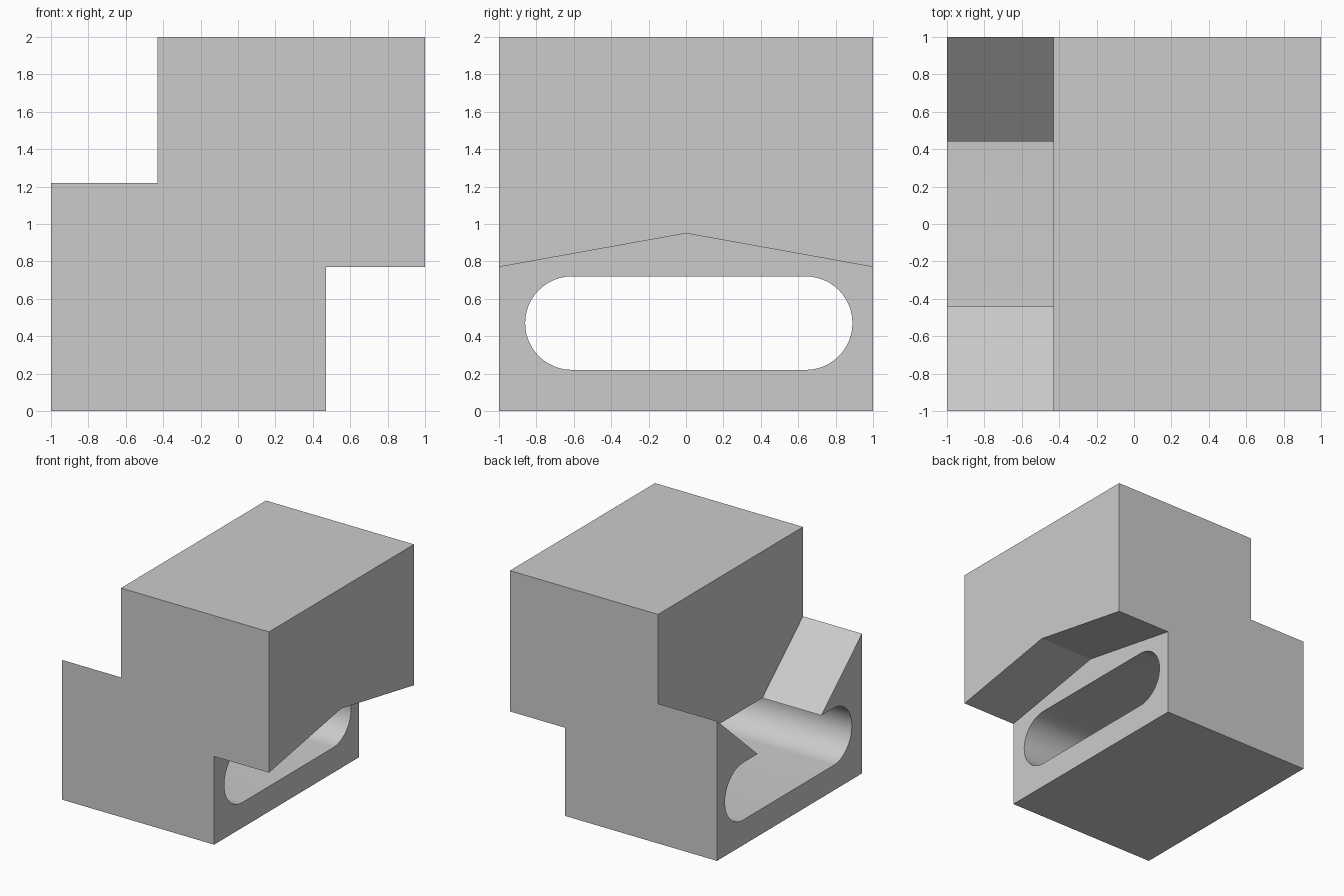
import bpy, bmesh, math

old = bpy.data.objects.get("Cube")
if old:
    bpy.data.objects.remove(old, do_unlink=True)

grey = bpy.data.materials.new("light grey")
grey.use_nodes = True
colour = (0.6, 0.6, 0.6, 1)
grey.diffuse_color = colour
grey.node_tree.nodes["Principled BSDF"].inputs["Base Color"].default_value = colour


def prism(name, profile, x0, x1):
    """Extrude a (y, z) profile along x."""
    bm = bmesh.new()
    face = bm.faces.new([bm.verts.new((x0, y, z)) for y, z in profile])
    ext = bmesh.ops.extrude_face_region(bm, geom=[face])["geom"]
    moved = [v for v in ext if isinstance(v, bmesh.types.BMVert)]
    bmesh.ops.translate(bm, verts=moved, vec=(x1 - x0, 0, 0))
    bmesh.ops.recalc_face_normals(bm, faces=bm.faces)
    mesh = bpy.data.meshes.new(name)
    bm.to_mesh(mesh)
    bm.free()
    mesh.materials.append(grey)
    obj = bpy.data.objects.new(name, mesh)
    bpy.context.collection.objects.link(obj)
    return obj


def mirrored(half):
    """Close a profile by mirroring it across y = 0."""
    return half + [(-y, z) for y, z in reversed(half) if y]


def slot_profile(y0, y1, z, radius, steps=24):
    points = []
    for centre, start in ((y1 - radius, -90), (y0 + radius, 90)):
        for i in range(steps + 1):
            a = math.radians(start + 180 * i / steps)
            points.append((centre + radius * math.cos(a), z + radius * math.sin(a)))
    return points


block = prism("stepped_block", [(-1, 0), (1, 0), (1, 2), (-1, 2)], -1, 1)

# Gabled undercut, sloping-sided upper notch, and rounded through slot
slope = (1.22 - 0.72) / (1 - 0.44)
notch = [(y, 1.22 + slope * (y - 1)) for y in (0.3, 1.1)] + [(1.1, 2.2)]
cutters = [
    prism("undercut_cutter", mirrored([(0, 0.95), (1.1, 0.752), (1.1, -0.2)]), 0.47, 1.2),
    prism("notch_cutter", mirrored(notch), -1.2, -0.43),
    prism("slot_cutter", slot_profile(-0.86, 0.89, 0.47, 0.25), -1.3, 1.3),
]
bpy.context.view_layer.objects.active = block
for cutter in cutters:
    mod = block.modifiers.new(cutter.name, 'BOOLEAN')
    mod.operation = 'DIFFERENCE'
    mod.solver = 'EXACT'
    mod.object = cutter
    bpy.ops.object.modifier_apply(modifier=mod.name)
    bpy.data.objects.remove(cutter, do_unlink=True)

# Smooth slot ends, keeping the shallow gable ridge crisp
bpy.ops.object.select_all(action='DESELECT')
block.select_set(True)
bpy.ops.object.shade_smooth_by_angle(angle=math.radians(12))
